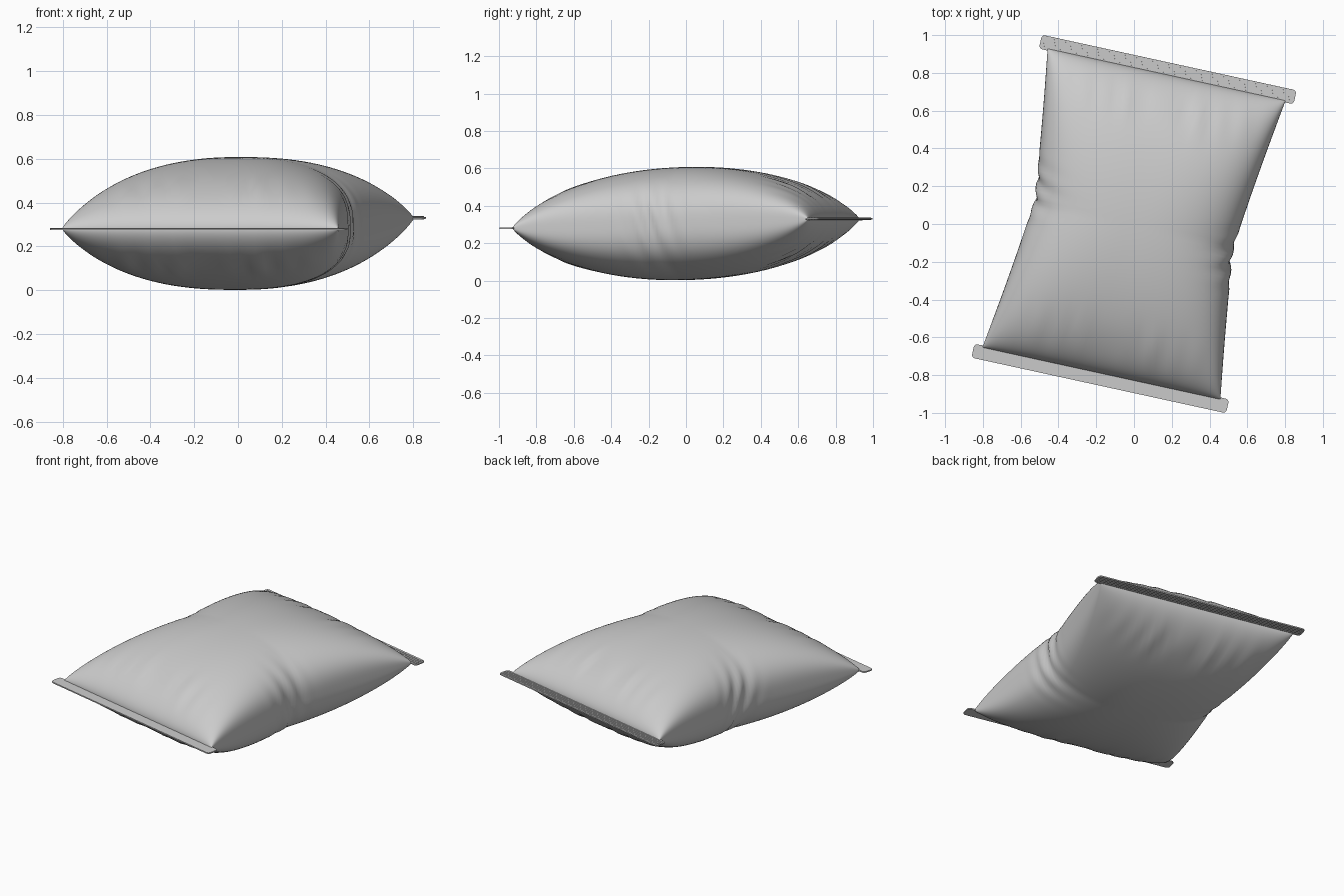
import bpy, bmesh
from math import sin, cos, pi, exp, copysign

cube = bpy.data.objects.get("Cube")
if cube:
    bpy.data.objects.remove(cube, do_unlink=True)

foil = bpy.data.materials.new("grey_foil")
foil.use_nodes = True
GREY = (0.6, 0.6, 0.6, 1)
foil.diffuse_color = GREY
foil.node_tree.nodes["Principled BSDF"].inputs["Base Color"].default_value = GREY

TILT, TURN, LIFT = 0.03, -0.215, 0.305
END = 0.81            # where the pouch meets its seals
RINGS, SIDES = 120, 128


def finish(bm, name, smooth):
    """Turn a bmesh into a placed, coloured object."""
    bmesh.ops.recalc_face_normals(bm, faces=bm.faces)
    mesh = bpy.data.meshes.new(name)
    bm.to_mesh(mesh)
    bm.free()
    mesh.materials.append(foil)
    ob = bpy.data.objects.new(name, mesh)
    bpy.context.collection.objects.link(ob)
    ob.rotation_euler = (TILT, 0, TURN)
    ob.location.z = LIFT
    for p in mesh.polygons:
        p.use_smooth = smooth
    return ob


def bump(x, centre, width):
    return exp(-((x - centre) / width) ** 2)


def power(x, e):
    return copysign(abs(x) ** e, x)


def pouch_point(v, angle):
    """Point on the inflated skin: rounder and narrower at the waist."""
    t = min(abs(v) / END, 1)
    width = 0.545 + 0.1 * t ** 1.2
    height = 0.004 + 0.298 * (1 - t ** 2.1) ** 0.58
    n = 2.45 + 0.8 * t
    c, s = cos(angle), sin(angle)
    u, z = width * power(c, 2 / n), height * power(s, 2 / n)
    # gathered folds running in from the seals
    fold = sin(2 * pi * (u + 0.12 * v) / 0.125) + 0.5 * sin(2 * pi * u / 0.21 + 1)
    z += 0.006 * fold * bump(abs(v), 0.64, 0.11) * bump(u, 0, 0.38) * s
    # short creases pinching the waist
    centre = 0.07 if u < 0 else -0.08
    crease = bump(v, centre, 0.12) * abs(c) ** 4
    u -= copysign(0.009 * (1 + sin(2 * pi * (v + 0.3 * z) / 0.11)) * crease, u)
    return u, v, z


# Pouch: rings packed closer towards the sealed ends
bm = bmesh.new()
rings = []
for i in range(RINGS + 1):
    v = -END * cos(pi * i / RINGS)
    rings.append([bm.verts.new(pouch_point(v, 2 * pi * (j + 0.5) / SIDES))
                  for j in range(SIDES)])
for a, b in zip(rings, rings[1:]):
    for j in range(SIDES):
        k = (j + 1) % SIDES
        bm.faces.new((a[j], a[k], b[k], b[j]))
bm.faces.new(rings[0])
bm.faces.new(rings[-1])
finish(bm, "pouch", True)


def box(bm, size, centre):
    made = bmesh.ops.create_cube(bm, size=1)["verts"]
    bmesh.ops.scale(bm, vec=size, verts=made)
    bmesh.ops.translate(bm, vec=centre, verts=made)
    return made


# Flat seals with rounded corners at both ends
for name, side in (("front_seal", -1), ("back_seal", 1)):
    bm = bmesh.new()
    box(bm, (1.38, 0.075, 0.008), (0, side * 0.8375, 0))
    corners = [e for e in bm.edges
               if abs(e.verts[0].co.z - e.verts[1].co.z) > 0.001]
    bmesh.ops.bevel(bm, geom=corners, offset=0.018, segments=4,
                    profile=0.5, affect="EDGES")
    finish(bm, name, False)

# Crimped ribs on both faces of the back seal
bm = bmesh.new()
for row in range(4):
    for face in (-1, 1):
        box(bm, (1.36, 0.007, 0.004), (0, 0.815 + 0.015 * row, face * 0.005))
finish(bm, "back_seal_ribs", False)
